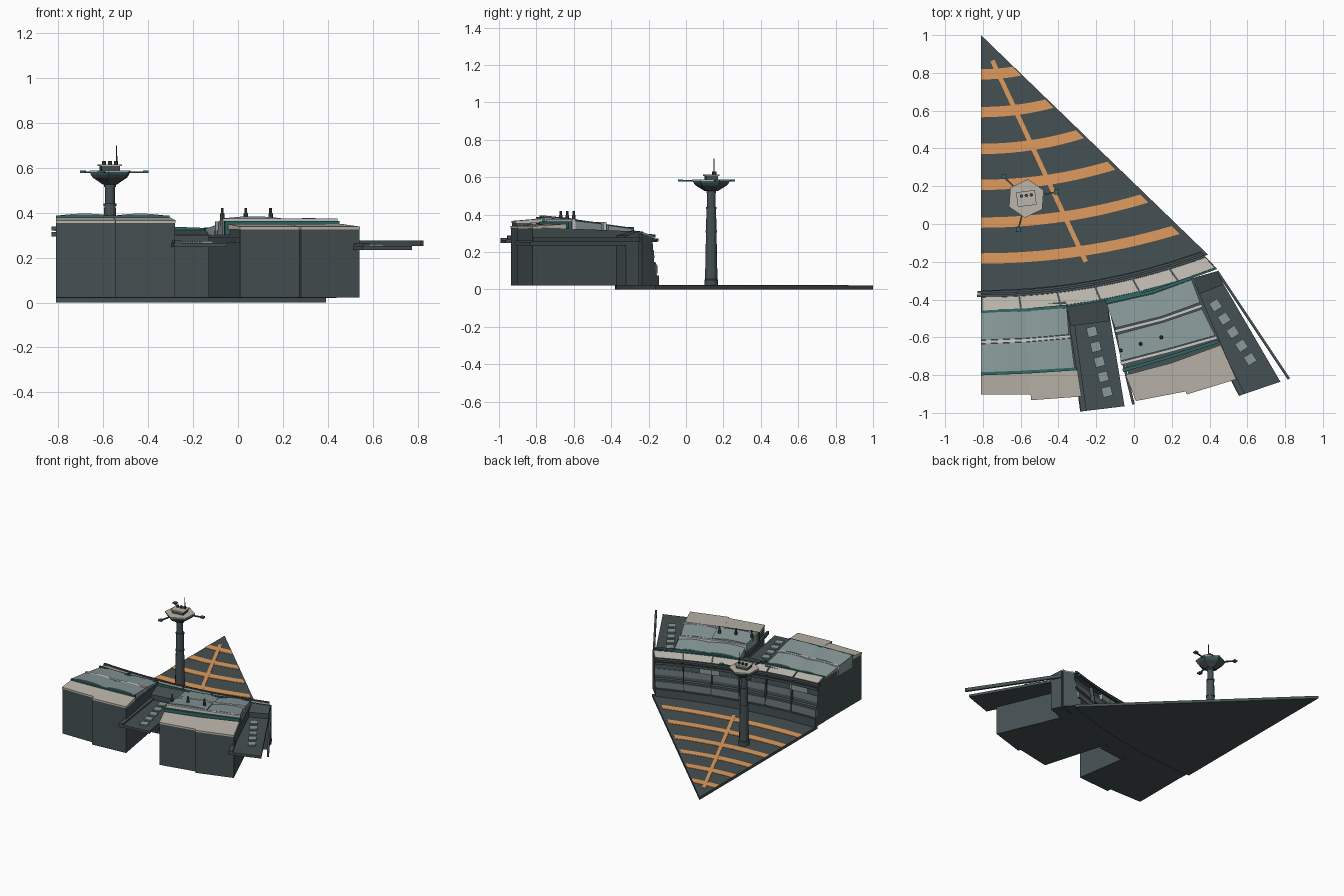
import bpy, bmesh, math
from math import sin, cos, pi, radians, sqrt

def material(name, c):
    m = bpy.data.materials.new(name)
    m.diffuse_color = (*c, 1)
    return m

DARK = material("dark_metal", (0.06, 0.08, 0.085))
BEIGE = material("beige_panel", (0.50, 0.47, 0.41))
GLASS = material("grey_glass", (0.25, 0.32, 0.32))
ORANGE = material("orange_paint", (0.74, 0.33, 0.11))
TEAL = material("teal_trim", (0.03, 0.14, 0.13))
WHITE = material("white_trim", (0.8, 0.8, 0.78))
BAND = material("grey_band", (0.14, 0.17, 0.18))

def loft(name, rings, mat):
    """Solid skinned through a list of closed rings."""
    bm = bmesh.new()
    vs = [[bm.verts.new(p) for p in r] for r in rings]
    n = len(vs[0])
    for a, b in zip(vs, vs[1:]):
        for i in range(n):
            j = (i + 1) % n
            bm.faces.new((a[i], a[j], b[j], b[i]))
    bm.faces.new(vs[0][::-1])
    bm.faces.new(vs[-1])
    bmesh.ops.recalc_face_normals(bm, faces=bm.faces)
    me = bpy.data.meshes.new(name)
    bm.to_mesh(me)
    bm.free()
    me.materials.append(mat)
    ob = bpy.data.objects.new(name, me)
    bpy.context.collection.objects.link(ob)
    return ob

def prism(name, pts, z0, z1, mat):
    tops = z1 if isinstance(z1, (list, tuple)) else [z1] * len(pts)
    return loft(name, [[(x, y, z0) for x, y in pts],
                       [(x, y, z) for (x, y), z in zip(pts, tops)]], mat)

def bar(name, p, q, w, z0, z1, mat):
    dx, dy = q[0] - p[0], q[1] - p[1]
    L = sqrt(dx * dx + dy * dy)
    nx, ny = -dy / L * w / 2, dx / L * w / 2
    z1 = z1 if isinstance(z1, tuple) else (z1, z1)
    return prism(name, [(p[0] + nx, p[1] + ny), (p[0] - nx, p[1] - ny),
                        (q[0] - nx, q[1] - ny), (q[0] + nx, q[1] + ny)],
                 z0, [z1[0], z1[0], z1[1], z1[1]], mat)

def turned(name, prof, sides, mat, c, rot=0.0):
    return loft(name, [[(c[0] + r * cos(2 * pi * i / sides + rot),
                         c[1] + r * sin(2 * pi * i / sides + rot), z)
                        for i in range(sides)] for r, z in prof], mat)

# Curved terminal: arc centred far behind the apex, eave drops to the right
R, CX, CY, T = 3.4, -0.81, 3.05, radians(20)

def arc(t, d):
    a = t * (1 + 0.35 * d)
    return CX + (R + d) * sin(a), CY - (R + d) * cos(a)

def sweep(name, prof, t0, t1, mat, n=6):
    """prof: (offset from arc, height as a fraction of the eave height)."""
    rings = []
    for i in range(n + 1):
        t = t0 + (t1 - t0) * i / n
        eave = 0.335 - 0.045 * t / T
        rings.append([(*arc(t, d), 0.02 + f * (eave - 0.02)) for d, f in prof])
    return loft(name, rings, mat)

# Triangular apron
prism("apron", [(-0.81, 1.0)] + [arc(radians(20.3) * i / 18, 0.03) for i in range(19)],
      0, 0.02, DARK)

# Painted stripes, each an arc clipped by the sloping edge x + y = 0.19
def stripe_curve(y0, r, n=14):
    f = lambda x: y0 + r - sqrt(r * r - (x + 0.81) ** 2)
    lo, hi = -0.81, min(0.19, -0.81 + r * 0.95) + 0.2 * (r > 2)
    for _ in range(40):
        m = (lo + hi) / 2
        lo, hi = (m, hi) if m + f(m) < 0.19 else (lo, m)
    return [(-0.81 + (lo + 0.81) * i / n, f(-0.81 + (lo + 0.81) * i / n)) for i in range(n + 1)]

for k, (y0, r) in enumerate([(0.765, 1.1), (0.565, 1.5), (0.37, 1.8), (0.18, 2.4), (-0.02, 3.0), (-0.21, 3.6)]):
    a, b = stripe_curve(y0, r), stripe_curve(y0 + 0.055, r)
    loft(f"stripe_{k}", [[(*p, 0.019), (*q, 0.019), (*q, 0.0225), (*p, 0.0225)]
                         for p, q in zip(a, b)], ORANGE)
bar("centre_line", (-0.75, 0.865), (-0.255, -0.2), 0.024, 0.019, 0.0235, ORANGE)

# Terminal wall with stepped, leaning face
sweep("terminal_wall", [(0, 0), (0, 0.2), (0.014, 0.2), (0.018, 0.45), (0.032, 0.47),
                        (0.045, 0.97), (0.115, 1.03), (0.115, 0)], 0, T, DARK, 18)
sweep("lower_band", [(0.008, 0.24), (0.011, 0.4), (0.03, 0.4), (0.03, 0.24)], 0, T, BAND, 18)
sweep("upper_band", [(0.03, 0.55), (0.034, 0.7), (0.05, 0.7), (0.05, 0.55)], 0, T, BAND, 18)
for k, (d, f) in enumerate([(0.004, 0.87), (0.024, 0.95)]):
    sweep(f"eave_rail_{k}", [(d, f), (d, f + 0.06), (d + 0.013, f + 0.06), (d + 0.013, f)],
          -radians(0.33), T, DARK, 18)
sweep("eave_shelf", [(0.012, 0.86), (0.012, 0.89), (0.05, 0.89), (0.05, 0.86)], 0, T, DARK, 18)
sweep("roof_trim", [(0.108, 1.0), (0.108, 1.07), (0.118, 1.07), (0.118, 1.0)], 0, T, TEAL, 18)
for k in range(6):
    t0, t1 = T * k / 6, T * (k + 1) / 6
    g = radians(0.08)
    sweep(f"roof_panel_{k}", [(0.038, 0.95), (0.038, 0.99), (0.107, 1.06), (0.107, 1.0)],
          t0 + g, t1 - g, BEIGE, 3)
    if k:
        sweep(f"wall_fin_{k}", [(0.0, 0.2), (0.022, 0.9), (0.022, 1.0), (0.11, 1.07), (0.11, 0.2)],
              t0 - g, t0 + g, DARK, 1)
for k, t in enumerate((0.06, 0.62)):
    sweep(f"lookout_window_{k}", [(0.02, 0.72), (0.02, 0.86), (0.06, 0.86), (0.06, 0.72)],
          T * t, T * (t + 0.12), GLASS, 3)

# Hall blocks: corners are inner left, inner right, outer right, outer left
halls = {
    "left_hall_a": ([(-0.81, -0.44), (-0.56, -0.43), (-0.545, -0.9), (-0.81, -0.9)], 0.335, 0.357),
    "left_hall_b": ([(-0.56, -0.43), (-0.36, -0.41), (-0.28, -0.91), (-0.545, -0.93)], 0.335, 0.357),
    "right_hall_a": ([(-0.145, -0.4), (0.09, -0.34), (0.28, -0.88), (0.01, -0.935)], 0.315, 0.333),
    "right_hall_b": ([(0.09, -0.34), (0.305, -0.27), (0.54, -0.82), (0.28, -0.9)], 0.31, 0.333),
}
for name, (c, zi, zo) in halls.items():
    prism(name, c, 0.022, [zi, zi, zo, zo], DARK)

def vault(name, c, zi, zo, crown, n=8):
    """Glazed roof bay, gently arched from side to side."""
    (a, b, e, d), rings = c, []
    mix = lambda p, q, u: (p[0] + (q[0] - p[0]) * u, p[1] + (q[1] - p[1]) * u)
    for i in range(n + 1):
        u = i / n
        p, q, h = mix(a, b, u), mix(d, e, u), crown * sin(pi * u)
        rings.append([(*p, 0.3), (*p, zi + h), (*q, zo + h), (*q, 0.3)])
    return loft(name, rings, GLASS)

vaults = [
    ([(-0.81, -0.47), (-0.58, -0.462), (-0.57, -0.605), (-0.81, -0.615)], 0.345, 0.365),
    ([(-0.58, -0.462), (-0.355, -0.445), (-0.345, -0.585), (-0.57, -0.605)], 0.345, 0.365),
    ([(-0.81, -0.635), (-0.57, -0.625), (-0.555, -0.775), (-0.81, -0.785)], 0.37, 0.386),
    ([(-0.57, -0.625), (-0.335, -0.605), (-0.315, -0.76), (-0.555, -0.775)], 0.37, 0.386),
    ([(-0.145, -0.425), (0.1, -0.37), (0.145, -0.49), (-0.1, -0.55)], 0.328, 0.345),
    ([(0.1, -0.37), (0.305, -0.295), (0.35, -0.415), (0.145, -0.49)], 0.325, 0.342),
    ([(-0.09, -0.585), (0.155, -0.52), (0.2, -0.655), (-0.07, -0.725)], 0.358, 0.374),
    ([(0.155, -0.52), (0.36, -0.45), (0.43, -0.59), (0.2, -0.655)], 0.35, 0.366),
]
for k, (c, zi, zo) in enumerate(vaults):
    vault(f"glass_roof_{k}", c, zi, zo, 0.01)

# Beige outer roofs
for k, (c, z) in enumerate([
        ([(-0.81, -0.8), (-0.555, -0.79), (-0.545, -0.903), (-0.81, -0.903)], 0.366),
        ([(-0.555, -0.79), (-0.3, -0.77), (-0.278, -0.913), (-0.545, -0.933)], 0.366),
        ([(-0.045, -0.8), (0.2, -0.735), (0.28, -0.885), (0.01, -0.937)], 0.338),
        ([(0.2, -0.735), (0.46, -0.64), (0.542, -0.822), (0.28, -0.902)], 0.338)]):
    prism(f"outer_roof_{k}", c, z - 0.012, [z + 0.012, z + 0.012, z, z], BEIGE)

# Trim beams between the roof bays
for k, (pts, z, m) in enumerate([
        ([(-0.81, -0.463), (-0.57, -0.455), (-0.355, -0.436)], 0.35, TEAL),
        ([(-0.81, -0.625), (-0.57, -0.615), (-0.335, -0.595)], 0.376, WHITE),
        ([(-0.81, -0.793), (-0.56, -0.783), (-0.305, -0.766)], 0.388, TEAL),
        ([(-0.15, -0.415), (0.1, -0.358), (0.305, -0.285)], 0.333, TEAL),
        ([(-0.1, -0.568), (0.15, -0.505), (0.36, -0.432)], 0.36, WHITE),
        ([(-0.07, -0.738), (0.2, -0.668), (0.44, -0.6)], 0.375, WHITE),
        ([(-0.06, -0.775), (0.2, -0.7), (0.45, -0.62)], 0.362, TEAL)]):
    for j in range(2):
        bar(f"roof_beam_{k}_{j}", pts[j], pts[j + 1], 0.017, 0.3, z, m)

# Roof vents
for k, p in enumerate([(-0.07, -0.67), (0.035, -0.635), (0.145, -0.6)]):
    turned(f"roof_vent_{k}", [(0.01, 0.34), (0.01, 0.395), (0.006, 0.4), (0.006, 0.42)], 8, DARK, p)

# Gangways with head block, hatch windows and side pole
def gangway(tag, deck, head, z, h0, h1, pole):
    prism(f"{tag}_gangway_deck", deck, z - 0.018, z, DARK)
    prism(f"{tag}_gangway_head", head, 0.022, [z + 0.06, z + 0.06, z + 0.035, z + 0.035], DARK)
    ledge = [(deck[i][0] + (deck[j][0] - deck[i][0]) * f, deck[i][1] + (deck[j][1] - deck[i][1]) * f)
             for i, j, f in ((0, 1, 0.08), (3, 2, 0.08))]
    bar(f"{tag}_gangway_ledge", *ledge, 0.03, z - 0.01, z + 0.01, DARK)
    L = sqrt((h1[0] - h0[0]) ** 2 + (h1[1] - h0[1]) ** 2)
    u = ((h1[0] - h0[0]) / L * 0.026, (h1[1] - h0[1]) / L * 0.026)
    for k in range(5):
        x, y = (h0[i] + (h1[i] - h0[i]) * k / 4 for i in (0, 1))
        bar(f"{tag}_hatch_{k}", (x - u[0], y - u[1]), (x + u[0], y + u[1]), 0.052, z - 0.005, z + 0.008, GLASS)
    bar(f"{tag}_gangway_pole", *pole, 0.014, z, z + 0.024, DARK)

gangway("left", [(-0.36, -0.43), (-0.14, -0.42), (-0.05, -0.965), (-0.285, -0.993)],
        [(-0.36, -0.42), (-0.14, -0.4), (-0.13, -0.515), (-0.335, -0.54)], 0.265,
        (-0.222, -0.57), (-0.143, -0.888), ((-0.13, -0.43), (-0.003, -0.955)))
gangway("right", [(0.255, -0.315), (0.44, -0.26), (0.775, -0.835), (0.555, -0.91)],
        [(0.26, -0.3), (0.44, -0.25), (0.475, -0.32), (0.3, -0.39)], 0.252,
        (0.432, -0.43), (0.615, -0.715), ((0.44, -0.25), (0.82, -0.82)))

# Control tower
C = (-0.57, 0.135)
turned("tower_base", [(0.037, 0.018), (0.037, 0.05), (0.033, 0.055)], 12, DARK, C)
turned("tower_column", [(0.034, 0.02), (0.028, 0.31), (0.026, 0.42), (0.022, 0.44), (0.022, 0.53)], 12, DARK, C)
for k, (r, z) in enumerate([(0.031, 0.31), (0.029, 0.435), (0.026, 0.52)]):
    turned(f"tower_ring_{k}", [(r, z - 0.006), (r, z + 0.006)], 12, DARK, C)
turned("tower_cone", [(0.035, 0.525), (0.05, 0.535), (0.085, 0.556), (0.095, 0.57)], 6, DARK, C, 0.45)
turned("tower_window_band", [(0.095, 0.57), (0.099, 0.58)], 6, TEAL, C, 0.45)
turned("tower_platform", [(0.102, 0.58), (0.102, 0.587)], 6, BEIGE, C, 0.45)
ux, uy = cos(0.12), sin(0.12)
for name, l, w, z0, z1, m in [("tower_cabin", 0.042, 0.065, 0.585, 0.607, DARK),
                              ("tower_cabin_roof", 0.05, 0.078, 0.607, 0.614, BEIGE)]:
    bar(name, (C[0] - ux * l, C[1] - uy * l), (C[0] + ux * l, C[1] + uy * l), w, z0, z1, m)
for k in (-1, 0, 1):
    turned(f"tower_vent_{k + 1}", [(0.009, 0.61), (0.009, 0.63)], 8, DARK, (C[0] + k * 0.026, C[1] + 0.016 + k * 0.003))
turned("tower_antenna", [(0.003, 0.61), (0.002, 0.7)], 6, DARK, (-0.54, 0.15))
for k, p in enumerate([(-0.69, 0.25), (-0.41, 0.17), (-0.613, -0.03)]):
    bar(f"tower_arm_{k}", C, p, 0.008, 0.576, 0.584, DARK)
    turned(f"tower_arm_tip_{k}", [(0.018, 0.576), (0.018, 0.587)], 4, TEAL, p, pi / 4)
